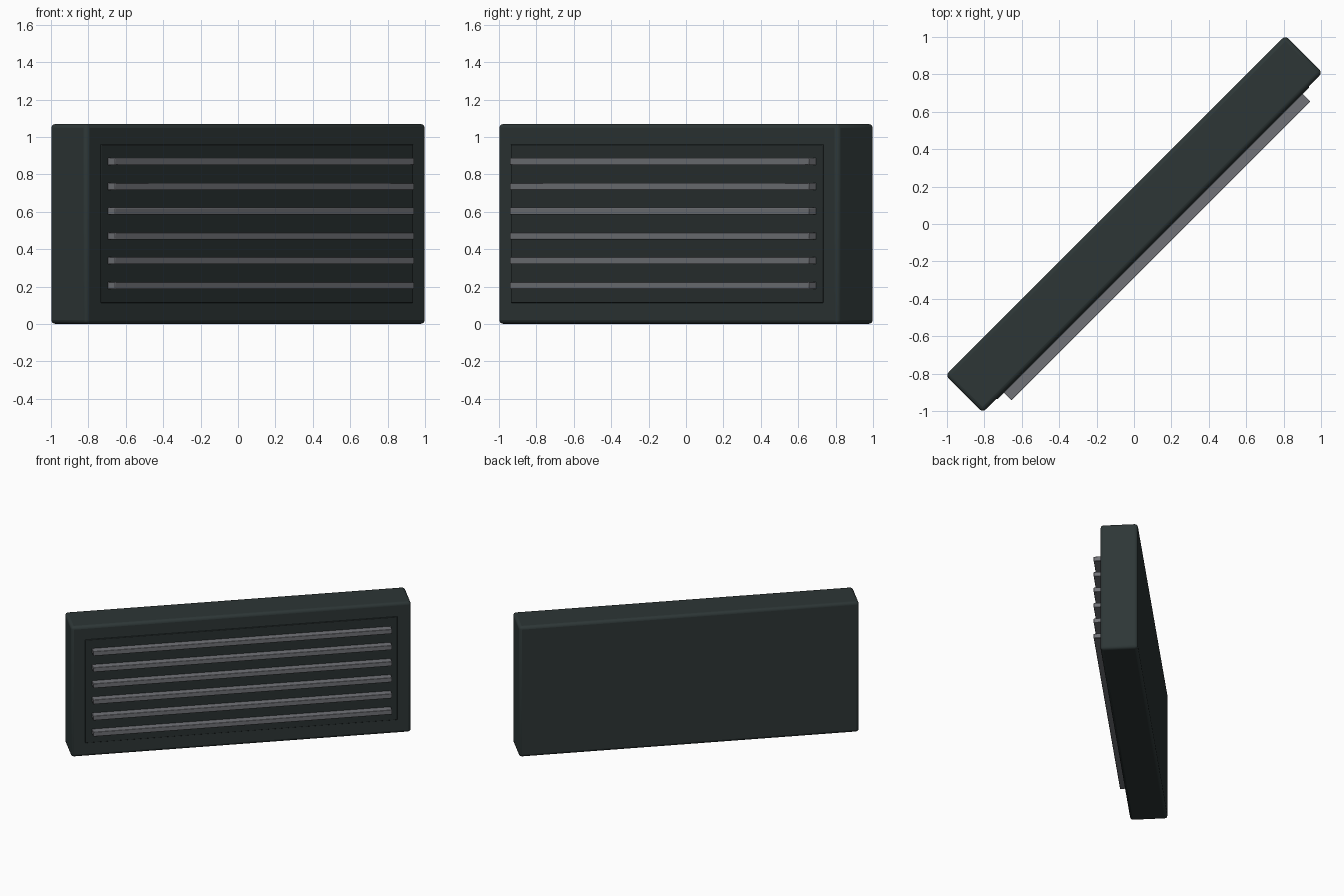
import bpy, math
from mathutils import Matrix

if "Cube" in bpy.data.objects:
    bpy.data.objects.remove(bpy.data.objects["Cube"])

TURN = Matrix.Rotation(math.radians(45), 4, 'Z')


def material(name, rgb):
    m = bpy.data.materials.new(name)
    m.diffuse_color = (*rgb, 1)
    m.use_nodes = True
    m.node_tree.nodes["Principled BSDF"].inputs["Base Color"].default_value = m.diffuse_color
    return m


def block(name, mat, u, n0, n1, z0, z1, bevel, segments):
    """Rounded box of half length u; n0..n1 is depth towards the grille side."""
    bpy.ops.mesh.primitive_cube_add(size=1)
    o = bpy.context.object
    o.name = name
    o.data.transform(Matrix.Translation((0, -(n0 + n1) / 2, (z0 + z1) / 2))
                     @ Matrix.Diagonal((2 * u, n1 - n0, z1 - z0, 1)))
    o.data.transform(TURN)
    o.data.materials.append(mat)
    b = o.modifiers.new("rounded_edges", 'BEVEL')
    b.width, b.segments = bevel, segments
    bpy.ops.object.shade_smooth_by_angle(angle=math.radians(35))
    return o


body_mat = material("dark_slate", (0.026, 0.037, 0.037))
panel_mat = material("darker_slate", (0.022, 0.030, 0.030))
slat_mat = material("grey_metal", (0.165, 0.170, 0.185))

# Housing and the thin raised panel on its front
block("housing", body_mat, 1.285, -0.14, 0.14, 0.0, 1.07, 0.022, 3)
block("grille_panel", panel_mat, 1.18, 0.10, 0.147, 0.113, 0.96, 0.004, 2)

# Six horizontal slats
for i in range(6):
    z = 0.206 + i * 0.1324
    block(f"slat_{i + 1}", slat_mat, 1.13, 0.13, 0.203, z - 0.019, z + 0.019, 0.004, 2)
